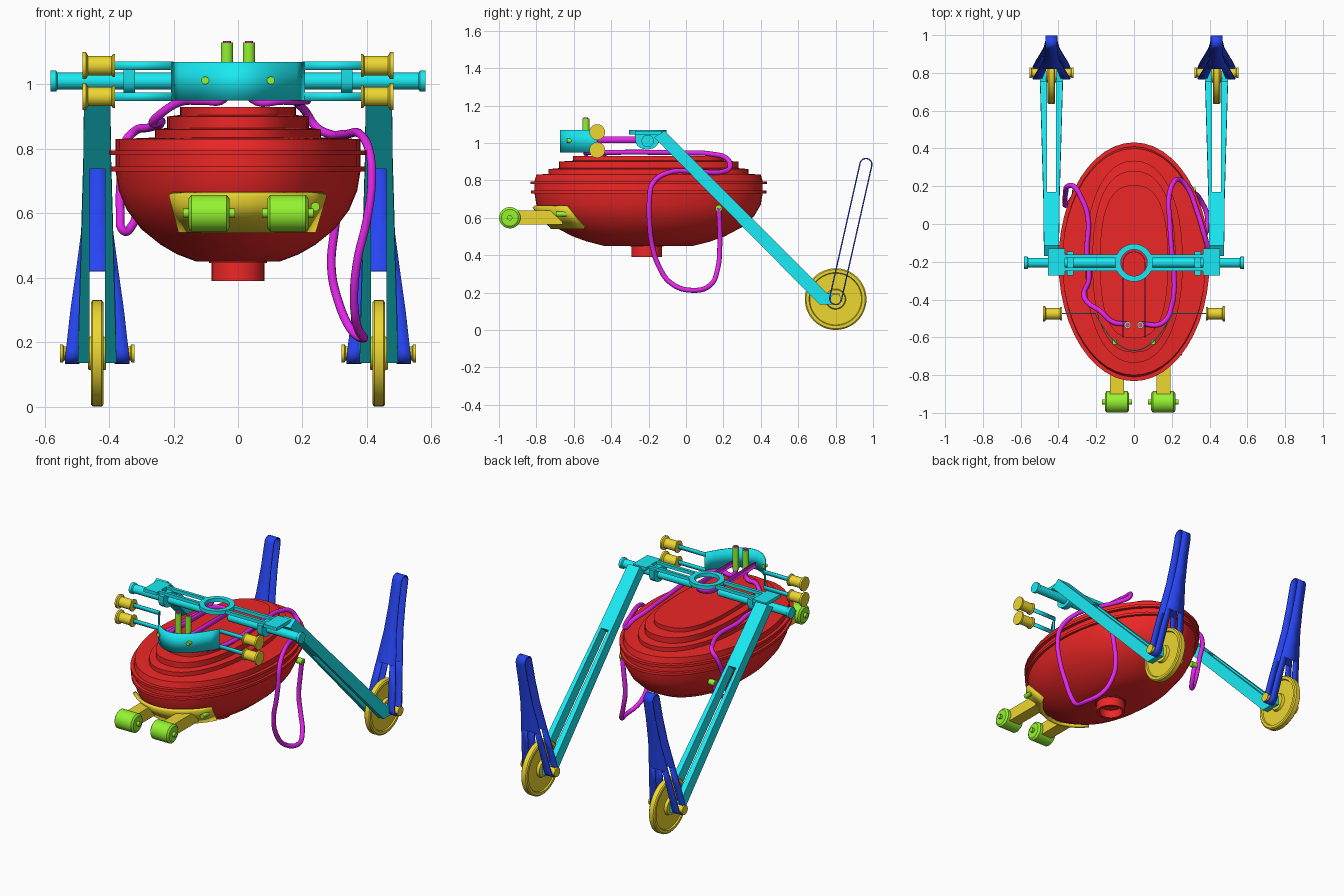
import bpy, bmesh
from math import sin, cos, pi, atan2
from mathutils import Vector

if "Cube" in bpy.data.objects:
    bpy.data.objects.remove(bpy.data.objects["Cube"])

COL = dict(red=(.85, .02, .02), cyan=(.01, .82, .9), yellow=(.85, .68, .03),
           green=(.3, .9, .03), magenta=(.8, .02, .85), blue=(.02, .06, .9))
MAT = {}
for n, c in COL.items():
    MAT[n] = bpy.data.materials.new(n)
    MAT[n].diffuse_color = (*c, 1)


def finish(name, bm, mat, thick=0):
    bmesh.ops.remove_doubles(bm, verts=bm.verts, dist=1e-5)
    bmesh.ops.recalc_face_normals(bm, faces=bm.faces)
    me = bpy.data.meshes.new(name)
    bm.to_mesh(me)
    bm.free()
    me.shade_smooth()
    me.set_sharp_from_angle(angle=pi / 6)
    me.materials.append(MAT[mat])
    ob = bpy.data.objects.new(name, me)
    bpy.context.collection.objects.link(ob)
    if thick:
        m = ob.modifiers.new("thickness", 'SOLIDIFY')
        m.thickness, m.offset = thick, 0
    return ob


def loft(name, rings, mat, caps=True):
    bm = bmesh.new()
    vs = [[bm.verts.new(p) for p in r] for r in rings]
    n = len(vs[0])
    for a, b in zip(vs, vs[1:]):
        for i in range(n):
            j = (i + 1) % n
            bm.faces.new((a[i], a[j], b[j], b[i]))
    if caps:
        bm.faces.new(vs[0])
        bm.faces.new(vs[-1])
    return finish(name, bm, mat)


def lathe(name, prof, center, axis, mat, caps=True, n=32):
    cx, cy, cz = center
    rings = []
    for r, t in prof:
        cs = [(r * cos(2 * pi * i / n), r * sin(2 * pi * i / n)) for i in range(n)]
        rings.append([{'x': (cx + t, cy + u, cz + v), 'y': (cx + u, cy + t, cz + v),
                       'z': (cx + u, cy + v, cz + t)}[axis] for u, v in cs])
    return loft(name, rings, mat, caps)


def box(name, x0, x1, y0, y1, z0, z1, mat):
    return loft(name, [[(x0, y0, z), (x1, y0, z), (x1, y1, z), (x0, y1, z)] for z in (z0, z1)], mat)


def sheet(name, strips, mat, thick):
    bm = bmesh.new()
    for rows in strips:
        vs = [[bm.verts.new(p) for p in r] for r in rows]
        for a, b in zip(vs, vs[1:]):
            bm.faces.new((a[0], a[1], b[1], b[0]))
    return finish(name, bm, mat, thick)


def hose(name, pts):
    cu = bpy.data.curves.new(name, 'CURVE')
    cu.dimensions = '3D'
    cu.bevel_depth, cu.bevel_resolution, cu.resolution_u, cu.use_fill_caps = .0135, 3, 6, True
    sp = cu.splines.new('BEZIER')
    sp.bezier_points.add(len(pts) - 1)
    for b, p in zip(sp.bezier_points, pts):
        b.co = p
        b.handle_left_type = b.handle_right_type = 'AUTO'
    cu.materials.append(MAT['magenta'])
    bpy.context.collection.objects.link(bpy.data.objects.new(name, cu))


def oval(a, b, z, e=2, n=48):
    def f(v):
        return abs(v) ** (2 / e) * (1 if v >= 0 else -1)
    return [(a * f(cos(2 * pi * i / n)), -.2 + b * f(sin(2 * pi * i / n)), z) for i in range(n)]


# Bowl-shaped body with rim flanges and stepped lid
loft("body", [oval(*r) for r in (
    (.13, .24, .45), (.19, .33, .473), (.24, .41, .502), (.3, .5, .55), (.345, .565, .61), (.37, .6, .67),
    (.38, .61, .73), (.395, .63, .73), (.395, .63, .745), (.38, .61, .745), (.38, .61, .78),
    (.4, .632, .78), (.4, .632, .795), (.38, .61, .795), (.38, .6, .83), (.258, .535, .835, 2.2),
    (.258, .535, .86, 2.2), (.22, .48, .865, 2.4), (.22, .48, .9, 2.4), (.18, .405, .905, 2.6),
    (.18, .405, .93, 2.6))], 'red')
lathe("bottom_outlet", [(.09, .47), (.09, .445), (.082, .445), (.082, .39), (.066, .39), (.066, .44)],
      (0, -.21, 0), 'z', 'red')

# Crossbar frame: central ring and rails
lathe("frame_ring", [(.1, 1.045), (.1, 1.068), (.07, 1.068), (.07, 1.045), (.1, 1.045)],
      (0, -.205, 0), 'z', 'cyan', False, 48)
# Guide loop below the ring
arc = [(.058 * cos(i * pi / 12), -.205 + .058 * sin(i * pi / 12)) for i in range(13)]
loop = [(.058, -.6)] + arc + [(-.058, -.6)]
sheet("guide_loop", [[((x, y, 1.0), (x, y, 1.035)) for x, y in loop]], 'magenta', .004)

# Curved front fairing
xs = [-.205 + .41 * i / 16 for i in range(17)]
sheet("front_fairing", [[((x, -.67 + .195 * (x / .205) ** 2, z0), (x, -.67 + .195 * (x / .205) ** 2, z1))
                         for x in xs] for z0, z1 in ((.95, 1.07),)], 'cyan', .005)

for s, side in ((1, "right"), (-1, "left")):
    c = s * .437
    # Rails, end plates and axle of the crossbar
    for k, y in enumerate((-.17, -.24)):
        box(f"{side}_rail_{k}", s * .08, s * .39, y - .009, y + .009, 1.045, 1.065, 'cyan')
    box(f"{side}_end_plate", s * .365, s * .455, -.272, -.13, 1.045, 1.065, 'cyan')
    lathe(f"{side}_crossbar_axle", [(.026, s * .09), (.026, s * .56), (.033, s * .565), (.033, s * .582)],
          (0, -.205, 1.01), 'x', 'cyan')
    prof = [(-.272, 1.05)] + [(-.208 + .062 * cos(pi + i * pi / 10), 1.01 + .045 * sin(pi + i * pi / 10))
                              for i in range(11)] + [(-.145, 1.05)]
    loft(f"{side}_axle_bracket", [[(s * x, y, z) for y, z in prof] for x in (.32, .355)], 'cyan')

    # Long forked arm: solid upper part and two prongs
    secs = [((-.115, 1.065), (-.17, 1.03), .04), ((.17, .78), (.12, .737), .043),
            ((.755, .195), (.715, .135), .06), ((.82, .195), (.82, .135), .06)]

    def quad(sec, x0, x1):
        t, b, _ = sec
        return [(x0, *t), (x1, *t), (x1, *b), (x0, *b)]
    loft(f"{side}_arm_upper", [quad(q, c - q[2], c + q[2]) for q in secs[:2]], 'cyan')
    for k in (-1, 1):
        loft(f"{side}_arm_prong_{k}", [quad(q, c + k * .024, c + k * q[2]) for q in secs[1:]], 'cyan')

    # Wheel and its axle
    half = [(.03, .028), (.05, .028), (.055, .012), (.138, .012), (.142, .02), (.158, .02), (.165, .014)]
    prof = [(r, -t) for r, t in half] + [(r, t) for r, t in half[::-1]]
    lathe(f"{side}_wheel", prof, (c, .8, .165), 'x', 'yellow', True, 48)
    end = [(.028, .116), (.028, .106), (.022, .103), (.022, .066), (.014, .064)]
    lathe(f"{side}_wheel_axle", [(r, -t) for r, t in end] + [(r, t) for r, t in end[::-1]],
          (c, .8, .165), 'x', 'yellow')

    # Folded ribbon fork standing on the wheel axle
    lo, hi, R = Vector((.8, .168)), Vector((.962, .885)), .032
    d = (hi - lo).normalized()
    q = Vector((d.y, -d.x))

    def bend(ctr, a0):
        return [ctr + R * (cos(a0 + i * pi / 10) * q + sin(a0 + i * pi / 10) * d) for i in range(11)]

    def width(z):
        pts = [(0, .102), (.15, .1), (.3, .083), (.42, .066), (.6, .042), (.75, .033), (.95, .03)]
        for (z0, w0), (z1, w1) in zip(pts, pts[1:]):
            if z <= z1:
                return w0 + (w1 - w0) * (z - z0) / (z1 - z0)

    def side_line(sgn, zs):
        base = lo + q * R * sgn
        return [base + d * ((z - base.y) / d.y) for z in zs]
    upper = side_line(1, (.42, .5, .6, .75)) + bend(hi, 0) + side_line(-1, (.75, .6, .5, .42))
    lower = side_line(-1, (.42, .3)) + bend(lo, pi) + side_line(1, (.3, .42))
    strips = [[((c - width(p.y), *p), (c + width(p.y), *p)) for p in upper]]
    for k in (-1, 1):
        strips.append([((c + k * (.026 + .1 * (.42 - p.y)), *p), (c + k * width(p.y), *p)) for p in lower])
    sheet(f"{side}_ribbon_fork", strips, 'blue', .007)

    # Front strips carrying spools
    for k, z in enumerate((.962, 1.058)):
        sheet(f"{side}_spool_strip_{k}", [[((s * x, -.475, z - .013), (s * x, -.475, z + .013))
                                          for x in (.2, .4)]], 'cyan', .005)
        lathe(f"{side}_spool_{k}", [(r, s * t) for r, t in (
            (.036, .382), (.036, .388), (.03, .392), (.03, .465), (.042, .472), (.042, .483))],
            (0, -.475, z), 'x', 'yellow')

    # Screws, pegs and hose fittings
    lathe(f"{side}_fairing_screw", [(.012, -.012), (.012, .012)], (s * .102, -.625, 1.012), 'y', 'green', n=16)
    lathe(f"{side}_peg", [(.019, .99), (.019, 1.13)], (s * .034, -.535, 0), 'z', 'green', n=20)
    lathe(f"{side}_peg_core", [(.012, .95), (.012, 1.135)], (s * .034, -.535, 0), 'z', 'magenta', n=16)
    lathe(f"{side}_hose_fitting", [(.018, -.02), (.018, .02)], (s * .305, .175, .65), 'x', 'green', n=16)

# Hoses from the pegs over the lid and down the sides
hose("right_hose", [(.034, -.535, 1.0), (.045, -.53, .955), (.14, -.53, .95), (.19, -.47, .95), (.19, 0, .947),
                    (.185, .14, .94), (.21, .22, .915), (.24, .235, .87), (.28, .2, .847), (.33, .08, .845),
                    (.385, -.1, .84), (.41, -.18, .78), (.415, -.195, .7), (.4, -.195, .58), (.37, -.18, .45),
                    (.36, -.14, .33), (.37, -.08, .25), (.39, .03, .212), (.35, .13, .24), (.31, .17, .33),
                    (.29, .18, .43), (.3, .18, .55), (.315, .175, .65)])
hose("left_hose", [(-.034, -.535, 1.0), (-.045, -.53, .955), (-.11, -.52, .95), (-.18, -.46, .945),
                   (-.25, -.41, .9), (-.265, -.37, .88), (-.24, -.3, .885), (-.25, -.15, .88), (-.245, .04, .875),
                   (-.28, .14, .865), (-.32, .2, .855), (-.35, .2, .82), (-.362, .16, .72), (-.365, .12, .6),
                   (-.355, .1, .545), (-.33, .13, .56), (-.315, .16, .6), (-.315, .175, .65)])

# Curved front mounting plate hugging the body
rows = []
for i in range(13):
    t = i / 12
    x0, x1 = -.18 + .415 * t, -.21 + .48 * t
    rows.append(((x0, -.2 - .515 * (1 - (x0 / .315) ** 2) ** .5, .545),
                 (x1, -.2 - .615 * (1 - (x1 / .385) ** 2) ** .5, .66)))
sheet("front_mount_plate", [rows], 'yellow', .018)
for k, x in enumerate((-.18, .24)):
    lathe(f"mount_screw_{k}", [(.014, -.015), (.014, .04)], (x, -.68, .62), 'y', 'green', n=16)

# Front stalks and rollers
for k, x in enumerate((-.09, .155)):
    box(f"roller_stalk_{k}", x - .037, x + .037, -.94, -.66, .565, .638, 'yellow')
    half = [(.014, .08), (.014, .064), (.045, .064), (.057, .055)]
    lathe(f"front_roller_{k}", [(r, -t) for r, t in half] + [(r, t) for r, t in half[::-1]],
          (x, -.942, .6), 'x', 'green')

for m in bpy.data.materials:
    if m.users and not m.is_grease_pencil:
        m.use_nodes = True
        m.node_tree.nodes["Principled BSDF"].inputs["Base Color"].default_value = m.diffuse_color
